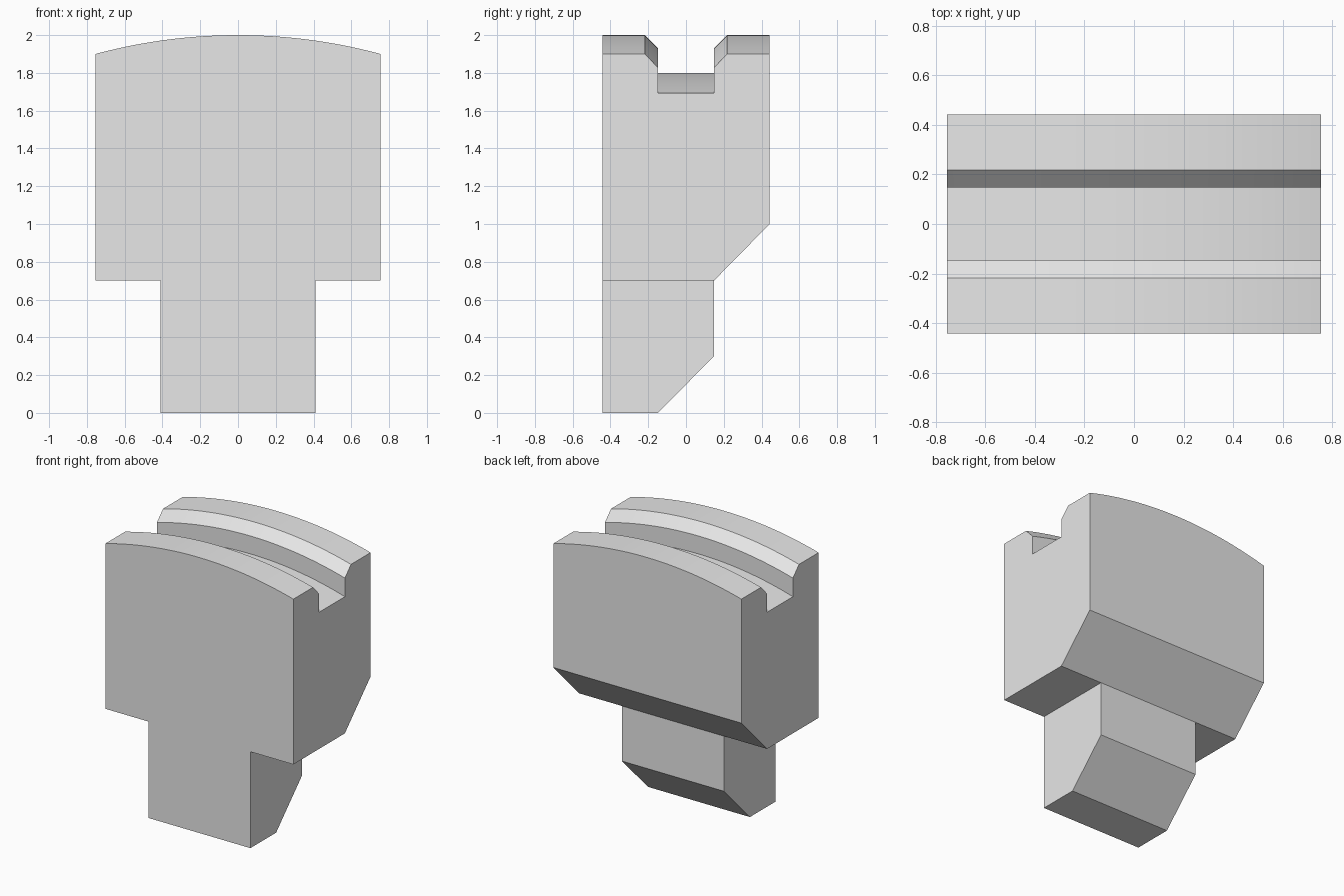
import bpy
import bmesh
import math

cube = bpy.data.objects.get("Cube")
if cube:
    bpy.data.objects.remove(cube, do_unlink=True)

HALF_X, STEM_X = 0.755, 0.41     # half widths of head and stem
HALF_Y, INNER_Y = 0.443, 0.148   # half depth, half groove width
LIP_Y = 0.218                    # outer edge of the groove chamfer
SHOULDER = 0.7
CENTRE_Z = -0.9                  # shared axis of the curved top surfaces


def arc(x, top):
    """Height at x of a curved surface whose crown is at z = top."""
    return CENTRE_Z + math.sqrt((top - CENTRE_Z) ** 2 - x * x)


def section(x):
    """Outline of the head at x, starting with its bottom edge."""
    crown, lip, floor = arc(x, 2.0), arc(x, 1.93), arc(x, 1.8)
    return [(-HALF_Y, SHOULDER), (INNER_Y, SHOULDER), (HALF_Y, 1.0),
            (HALF_Y, crown), (LIP_Y, crown), (INNER_Y, lip), (INNER_Y, floor),
            (-INNER_Y, floor), (-INNER_Y, lip), (-LIP_Y, crown), (-HALF_Y, crown)]


def sweep(bm, stations, outline, skip_bottom=None, caps=True):
    """Join the outlines at each station; skip_bottom leaves an opening."""
    rings = [[bm.verts.new((x, y, z)) for y, z in outline(x)] for x in stations]
    for k, (a, b) in enumerate(zip(rings, rings[1:])):
        middle = (stations[k] + stations[k + 1]) / 2
        for i in range(len(a)):
            j = (i + 1) % len(a)
            if i == 0 and skip_bottom and abs(middle) < skip_bottom:
                continue
            bm.faces.new((a[i], a[j], b[j], b[i]))
    bm.faces.new(rings[0])
    bm.faces.new(rings[-1])


bm = bmesh.new()

# Stations across the width, with exact stops at the stem sides
wing, core = 10, 20
xs = [-HALF_X + (HALF_X - STEM_X) * i / wing for i in range(wing)]
stations = xs + [-STEM_X + 2 * STEM_X * i / core for i in range(core + 1)]
stations += [-x for x in reversed(xs)]

# Grooved head, open underneath where the stem joins
sweep(bm, stations, section, STEM_X)

# Stem with a bevelled foot, open at its upper edge
stem = [(INNER_Y, SHOULDER), (-HALF_Y, SHOULDER), (-HALF_Y, 0),
        (-INNER_Y, 0), (INNER_Y, 0.3)]
sweep(bm, [x for x in stations if abs(x) < STEM_X + 0.001],
      lambda x: stem, STEM_X)

# Weld into one solid and merge the flat areas
bmesh.ops.remove_doubles(bm, verts=bm.verts, dist=0.0001)
bmesh.ops.recalc_face_normals(bm, faces=bm.faces)
bmesh.ops.dissolve_limit(bm, angle_limit=0.002, verts=bm.verts, edges=bm.edges)

mesh = bpy.data.meshes.new("slot_block")
bm.to_mesh(mesh)
bm.free()
block = bpy.data.objects.new("slot_block", mesh)
bpy.context.collection.objects.link(block)

# Plain grey material
grey = bpy.data.materials.new("light grey")
grey.use_nodes = True
colour = (0.8, 0.8, 0.8, 1)
grey.diffuse_color = colour
grey.node_tree.nodes["Principled BSDF"].inputs["Base Color"].default_value = colour
mesh.materials.append(grey)

# Smooth the curved top, keep the corners sharp
bpy.ops.object.select_all(action="DESELECT")
block.select_set(True)
bpy.context.view_layer.objects.active = block
bpy.ops.object.shade_smooth_by_angle(angle=math.radians(30))
